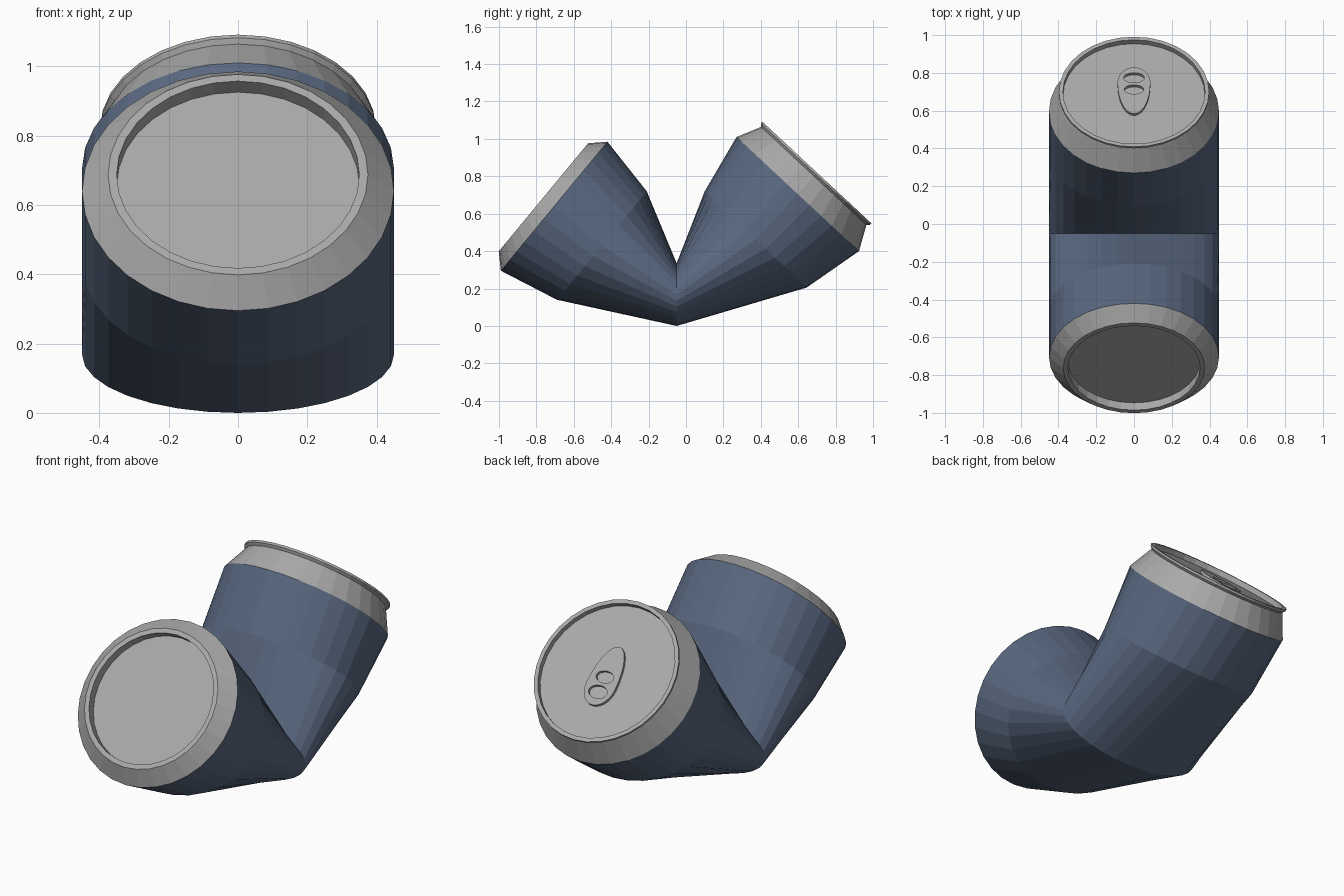
import bpy, bmesh, math
from mathutils import Vector, Matrix

if "Cube" in bpy.data.objects:
    bpy.data.objects.remove(bpy.data.objects["Cube"])

SIDES = 32


def material(name, rgb):
    m = bpy.data.materials.new(name)
    m.diffuse_color = (*rgb, 1)
    m.use_nodes = True
    m.node_tree.nodes["Principled BSDF"].inputs["Base Color"].default_value = m.diffuse_color
    return m


paint = material("slate blue paint", (0.10, 0.138, 0.215))
metal = material("bare metal", (0.40, 0.40, 0.40))


def ring(low, high, rx):
    """Ellipse spanning the y,z points low..high, with half width rx."""
    a, b = Vector((0, *low)), Vector((0, *high))
    c, h = (a + b) / 2, (b - a) / 2
    return [c + h * math.cos(t) + Vector((rx * math.sin(t), 0, 0))
            for t in (2 * math.pi * i / SIDES for i in range(SIDES))]


def disc_ring(c, n, r, depth):
    """Circle round the end axis, pushed inwards by depth."""
    up = Vector((0, -n.z, n.y)) if n.y > 0 else Vector((0, n.z, -n.y))
    return [c - n * depth + up * r * math.cos(t) + Vector((r * math.sin(t), 0, 0))
            for t in (2 * math.pi * i / SIDES for i in range(SIDES))]


def loft(name, rings, mat, cap=False):
    bm = bmesh.new()
    loops = [[bm.verts.new(p) for p in r] for r in rings]
    for a, b in zip(loops, loops[1:]):
        for i in range(SIDES):
            j = (i + 1) % SIDES
            bm.faces.new((a[i], a[j], b[j], b[i]))
    if cap:
        bm.faces.new(loops[-1])
    bmesh.ops.recalc_face_normals(bm, faces=bm.faces)
    # an open shell: make sure the first wall faces away from the axis
    f = min(bm.faces, key=lambda f: f.index)
    bm.faces.ensure_lookup_table()
    f = bm.faces[0]
    mid = sum(rings[0], Vector()) / SIDES
    if f.normal.dot(f.calc_center_median() - mid) < 0:
        bmesh.ops.reverse_faces(bm, faces=bm.faces)
    me = bpy.data.meshes.new(name)
    bm.to_mesh(me)
    bm.free()
    me.materials.append(mat)
    ob = bpy.data.objects.new(name, me)
    bpy.context.collection.objects.link(ob)
    return ob


# folded can wall: bottom shoulder, dent, crease, dent, top shoulder
base_edge = ring((-0.99, 0.295), (-0.42, 0.985), 0.45)
top_edge = ring((0.925, 0.40), (0.27, 1.01), 0.45)
loft("can_wall", [
    base_edge,
    ring((-0.69, 0.14), (-0.21, 0.72), 0.45),
    ring((-0.05, 0.0), (-0.05, 0.335), 0.45),
    ring((0.645, 0.205), (0.10, 0.72), 0.45),
    top_edge], paint)

# recessed base
bc = Vector((0, -0.7625, 0.6875))
bn = Vector((0, -0.771, 0.637)).normalized()
loft("can_base", [base_edge, disc_ring(bc, bn, 0.375, 0),
                  disc_ring(bc, bn, 0.35, 0), disc_ring(bc, bn, 0.35, 0.05)],
     metal, cap=True)

# neck, lip and recessed lid
tc = Vector((0, 0.70, 0.82))
tn = Vector((0, 0.682, 0.732)).normalized()
loft("can_lid", [top_edge, disc_ring(tc, tn, 0.385, 0.025),
                 disc_ring(tc, tn, 0.398, 0.012), disc_ring(tc, tn, 0.398, 0),
                 disc_ring(tc, tn, 0.376, 0), disc_ring(tc, tn, 0.376, 0.03)],
     metal, cap=True)


# pull tab: egg outline with two finger holes
def oval(cy, rx, ry_up, ry_down, n):
    return [(rx * math.cos(t), cy + (ry_up if math.sin(t) > 0 else ry_down) * math.sin(t))
            for t in (2 * math.pi * i / n for i in range(n))]


cu = bpy.data.curves.new("pull_tab", 'CURVE')
cu.dimensions = '2D'
cu.fill_mode = 'BOTH'
cu.extrude = 0.008
for pts in (oval(0.08, 0.087, 0.11, 0.225, 28),
            oval(0.115, 0.055, 0.036, 0.036, 20),
            oval(0.03, 0.052, 0.033, 0.033, 20)):
    sp = cu.splines.new('POLY')
    sp.points.add(len(pts) - 1)
    for p, (x, y) in zip(sp.points, pts):
        p.co = (x, y, 0, 1)
    sp.use_cyclic_u = True
cu.materials.append(metal)
tab = bpy.data.objects.new("pull_tab", cu)
bpy.context.collection.objects.link(tab)
ax, ay = Vector((1, 0, 0)), Vector((0, tn.z, -tn.y))
rot = Matrix((ax, ay, tn)).transposed().to_4x4()
tab.matrix_world = Matrix.Translation(tc - tn * 0.022) @ rot
bpy.context.view_layer.objects.active = tab
tab.select_set(True)
bpy.ops.object.convert(target='MESH')
